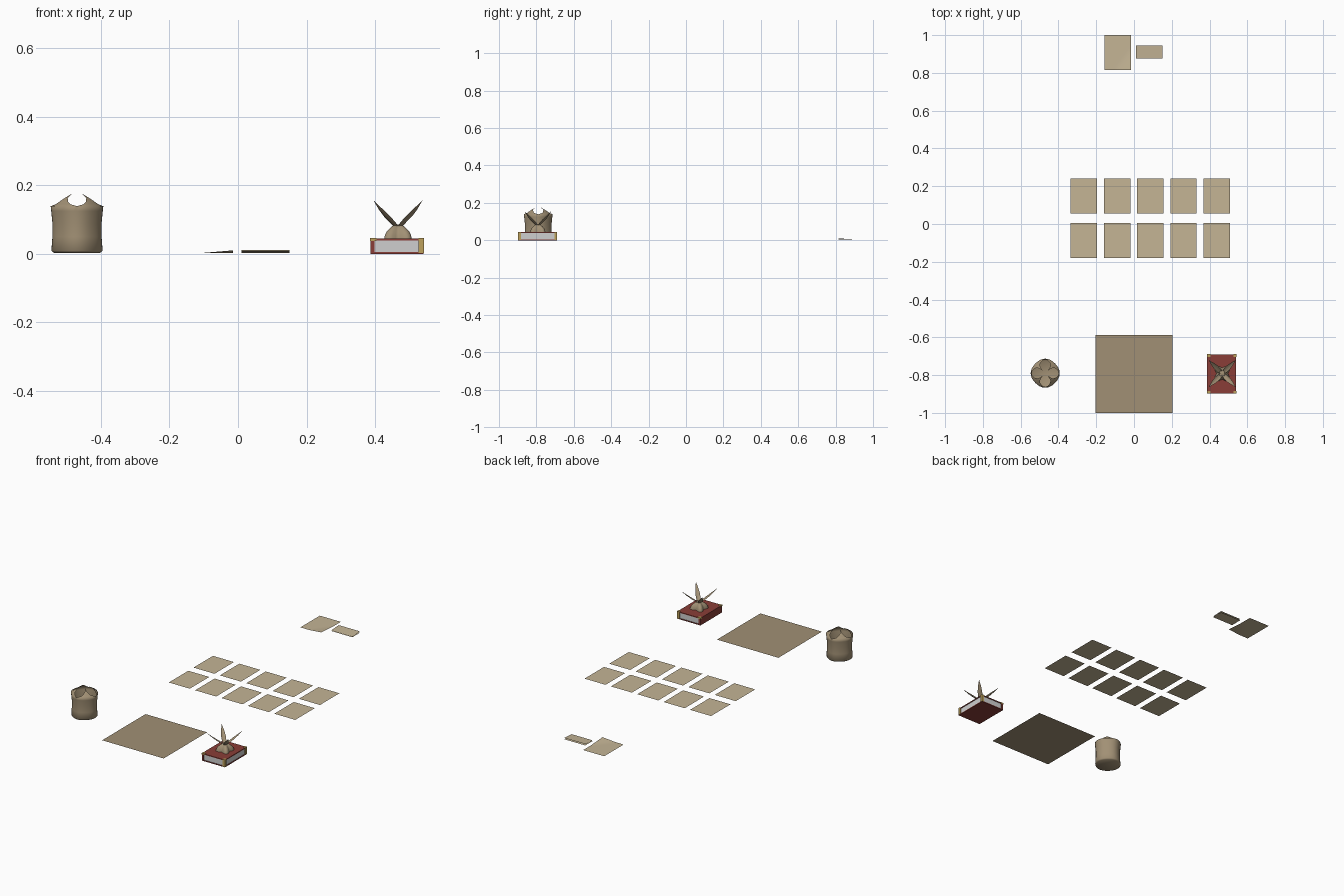
import bpy, bmesh, math
from math import sin, cos, pi

if "Cube" in bpy.data.objects:
    bpy.data.objects.remove(bpy.data.objects["Cube"], do_unlink=True)


def material(name, rgb):
    m = bpy.data.materials.new(name)
    m.use_nodes = True
    col = [(c / 255) ** 2.2 for c in rgb] + [1]
    m.diffuse_color = col
    m.node_tree.nodes["Principled BSDF"].inputs["Base Color"].default_value = col
    return m


paper = material("pale paper", (195, 179, 148))
cloth = material("tan cloth", (160, 143, 116))
red = material("red leather", (136, 64, 58))
white = material("page white", (206, 206, 206))
gold = material("brass", (188, 160, 92))


def finish(name, bm, mat, smooth=False):
    me = bpy.data.meshes.new(name)
    bm.to_mesh(me)
    bm.free()
    ob = bpy.data.objects.new(name, me)
    bpy.context.collection.objects.link(ob)
    me.materials.append(mat)
    for p in me.polygons:
        p.use_smooth = smooth
    return ob


def box(name, x0, x1, y0, y1, z0, z1, mat):
    bm = bmesh.new()
    bmesh.ops.create_cube(bm, size=1)
    for v in bm.verts:
        v.co = ((x0 + x1) / 2 + v.co.x * (x1 - x0),
                (y0 + y1) / 2 + v.co.y * (y1 - y0),
                (z0 + z1) / 2 + v.co.z * (z1 - z0))
    return finish(name, bm, mat)


def loft(bm, rows, closed=False):
    """Skin rows of points, each row running counter-clockwise, from bottom to top."""
    vs = [[bm.verts.new(p) for p in row] for row in rows]
    n = len(vs[0])
    for a, b in zip(vs, vs[1:]):
        for i in range(n if closed else n - 1):
            j = (i + 1) % n
            bm.faces.new((a[i], a[j], b[j], b[i]))
    return vs


def sheet(name, x0, x1, y0, y1, z, mat, n=1, height=lambda u, v: 0):
    bm = bmesh.new()
    loft(bm, [[(x0 + (x1 - x0) * i / n, y0 + (y1 - y0) * j / n, z + height(i / n, j / n))
               for i in range(n + 1)] for j in range(n + 1)])
    return finish(name, bm, mat, n > 1)


# Large cloth square and two rows of paper cards
sheet("cloth_square", -.205, .205, -1, -.587, .003, cloth)
for row, y in enumerate((-.18, .055)):
    for col in range(5):
        x = -.335 + col * .1757
        sheet(f"card_{row}_{col}", x, x + .14, y, y + .185, .003, paper)

# Sheet with a lifted corner
sheet("curled_sheet", -.155, -.015, .815, 1, .003, paper, 10,
      lambda u, v: .007 * max(0, u - v - .4) / .6)

# Letter folded in three
bm = bmesh.new()
loft(bm, [[(.01, y, z), (.15, y, z)] for y, z in
          ((.875, .002), (.945, .003), (.875, .007), (.945, .011))])
finish("folded_letter", bm, paper)


# Pouch with four pointed flaps folded towards the middle
CX, CY = -.47, -.79


def polar(cx, cy, r, a, z):
    return (cx + r * cos(a), cy + r * sin(a), z)


def lobed(r, a):
    return r * (1 + .025 * cos(4 * a))


SIDES = 48
bm = bmesh.new()
body = [(.066, .003), (.073, .009), (.070, .05), (.070, .09), (.0735, .125), (.075, .139)]
rings = loft(bm, [[polar(CX, CY, lobed(r, 2 * pi * i / SIDES), 2 * pi * i / SIDES, z)
                   for i in range(SIDES)] for r, z in body], True)
bm.faces.new(rings[0][::-1])
flap = [(.075, .139, 45), (.0645, .145, 27), (.0585, .152, 18), (.046, .163, 8), (.022, .175, 1)]
for k in range(4):
    mid = pi / 4 + k * pi / 2
    rows = []
    for r, z, half in flap:
        angles = [mid + math.radians(half) * (i / 6 - 1) for i in range(13)]
        rows.append([polar(CX, CY, lobed(r, a), a, z) for a in angles])
    loft(bm, rows)
bmesh.ops.remove_doubles(bm, verts=bm.verts, dist=.0002)
finish("pouch", bm, cloth, True)

# Book
BX0, BX1, BY0, BY1 = .387, .541, -.897, -.69
box("book_bottom_cover", BX0, BX1, BY0, BY1, 0, .005, red)
box("book_top_cover", BX0, BX1, BY0, BY1, .039, .044, red)
box("book_spine", BX0, BX0 + .012, BY0, BY1, .005, .039, red)
box("book_pages", BX0 + .012, BX1 - .004, BY0 + .004, BY1 - .004, .005, .039, white)
for name, y0, y1 in (("front", BY0 - .001, BY0 + .014), ("back", BY1 - .014, BY1 + .001)):
    box(f"book_clasp_{name}", BX1 - .014, BX1 + .002, y0, y1, .002, .0455, gold)
    box(f"book_corner_{name}", BX0 - .001, BX0 + .018, y0, y1, .038, .0455, gold)

# Four-lobed mound on the book
SX, SY = .467, -.792
bm = bmesh.new()
mound = [(.041, .044), (.039, .054), (.033, .066), (.022, .077), (.011, .085)]
rings = loft(bm, [[polar(SX, SY, r * (1 - .25 * cos(8 * pi * i / 32)), 2 * pi * i / 32, z)
                   for i in range(32)] for r, z in mound], True)
bm.faces.new(rings[-1])
finish("ornament_mound", bm, cloth, True)

# Four pointed leaves spreading up from the mound
leaf = [(.004, .076, .008), (.022, .092, .012), (.045, .109, .013),
        (.07, .129, .009), (.1, .155, .0005)]
for k in range(4):
    a = pi / 4 + k * pi / 2
    bm = bmesh.new()
    loft(bm, [[(SX + r * cos(a) - s * w * sin(a), SY + r * sin(a) + s * w * cos(a),
                z - .4 * w * (1 - abs(s))) for s in (-1, -.5, 0, .5, 1)]
              for r, z, w in leaf])
    bmesh.ops.reverse_faces(bm, faces=bm.faces)
    finish(f"ornament_leaf_{k}", bm, cloth, True)
